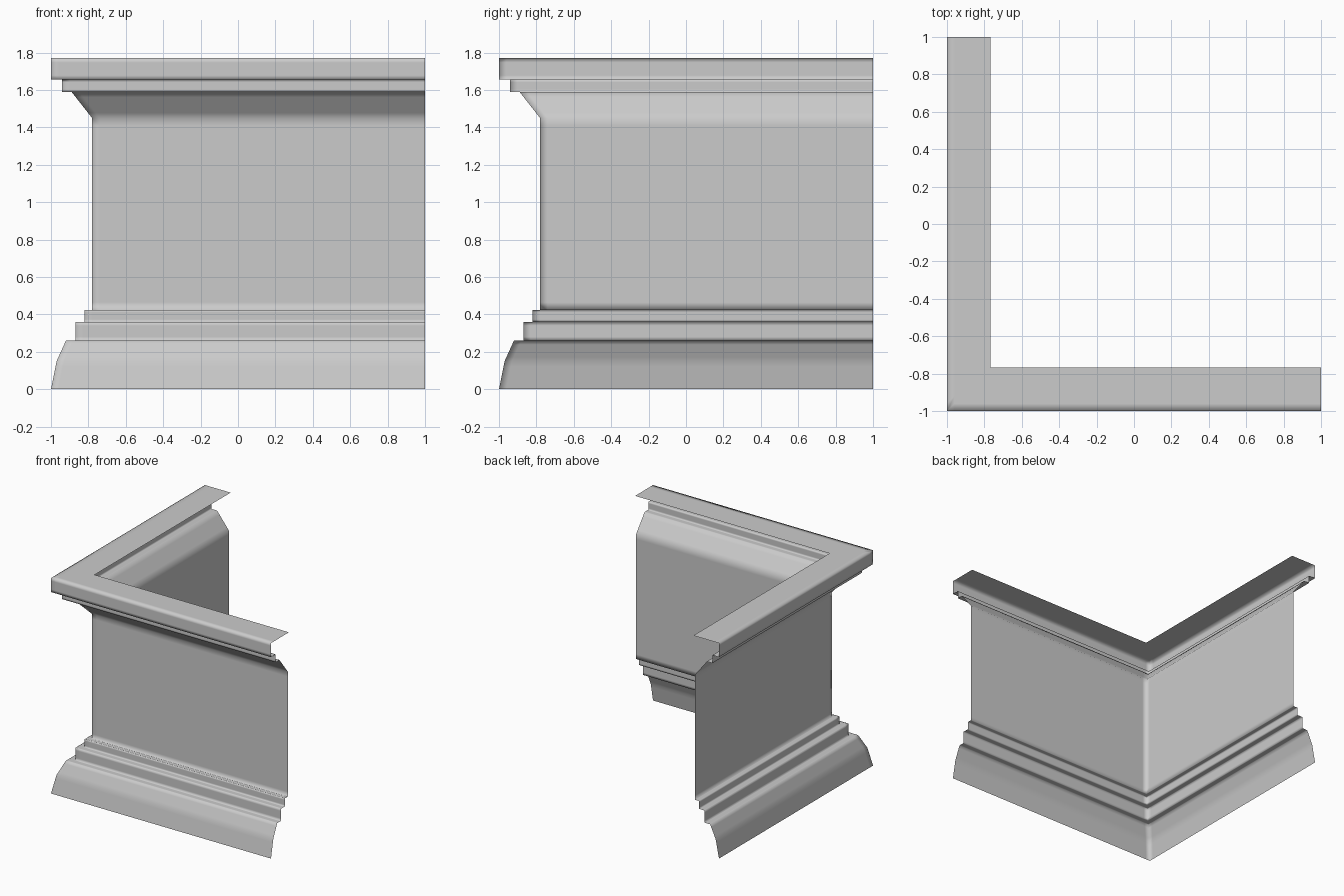
import bpy, bmesh
from mathutils import Vector

if "Cube" in bpy.data.objects:
    bpy.data.objects.remove(bpy.data.objects["Cube"])

# Moulding profile: (inset from outer footprint, height), foot to cap
PROFILE = [(0, 0), (0.03, 0.15), (0.08, 0.26), (0.13, 0.26), (0.13, 0.36),
           (0.18, 0.36), (0.18, 0.425), (0.22, 0.425), (0.22, 1.45),
           (0.11, 1.59), (0.06, 1.59), (0.06, 1.655), (0, 1.655),
           (0, 1.77), (0.233, 1.77)]


def with_support(points):
    """Add holding points near both ends of each segment."""
    out = []
    for a, b in zip(points, points[1:]):
        a, b = Vector(a), Vector(b)
        t = min(0.2, 0.04 / (b - a).length)
        out += [a, a.lerp(b, t), a.lerp(b, 1 - t)]
    return out + [Vector(points[-1])]


profile = with_support(PROFILE)
HOLD = 0.04  # holding loops beside the mitred corner

# Columns of the sweep: front run, mitred corner, left run
columns = [
    lambda d: (1, -1 + d),
    lambda d: (-1 + d + HOLD, -1 + d),
    lambda d: (-1 + d, -1 + d),
    lambda d: (-1 + d, -1 + d + HOLD),
    lambda d: (-1 + d, 1),
]

# Open corner wall skin swept from the profile
bm = bmesh.new()
grid = [[bm.verts.new((*col(d), z)) for d, z in profile] for col in columns]
for a, b in zip(grid, grid[1:]):
    for j in range(len(profile) - 1):
        face = bm.faces.new((a[j], a[j + 1], b[j + 1], b[j]))
        face.smooth = True
mesh = bpy.data.meshes.new("moulded_corner_wall")
bm.to_mesh(mesh)
bm.free()
wall = bpy.data.objects.new("moulded_corner_wall", mesh)
bpy.context.collection.objects.link(wall)
